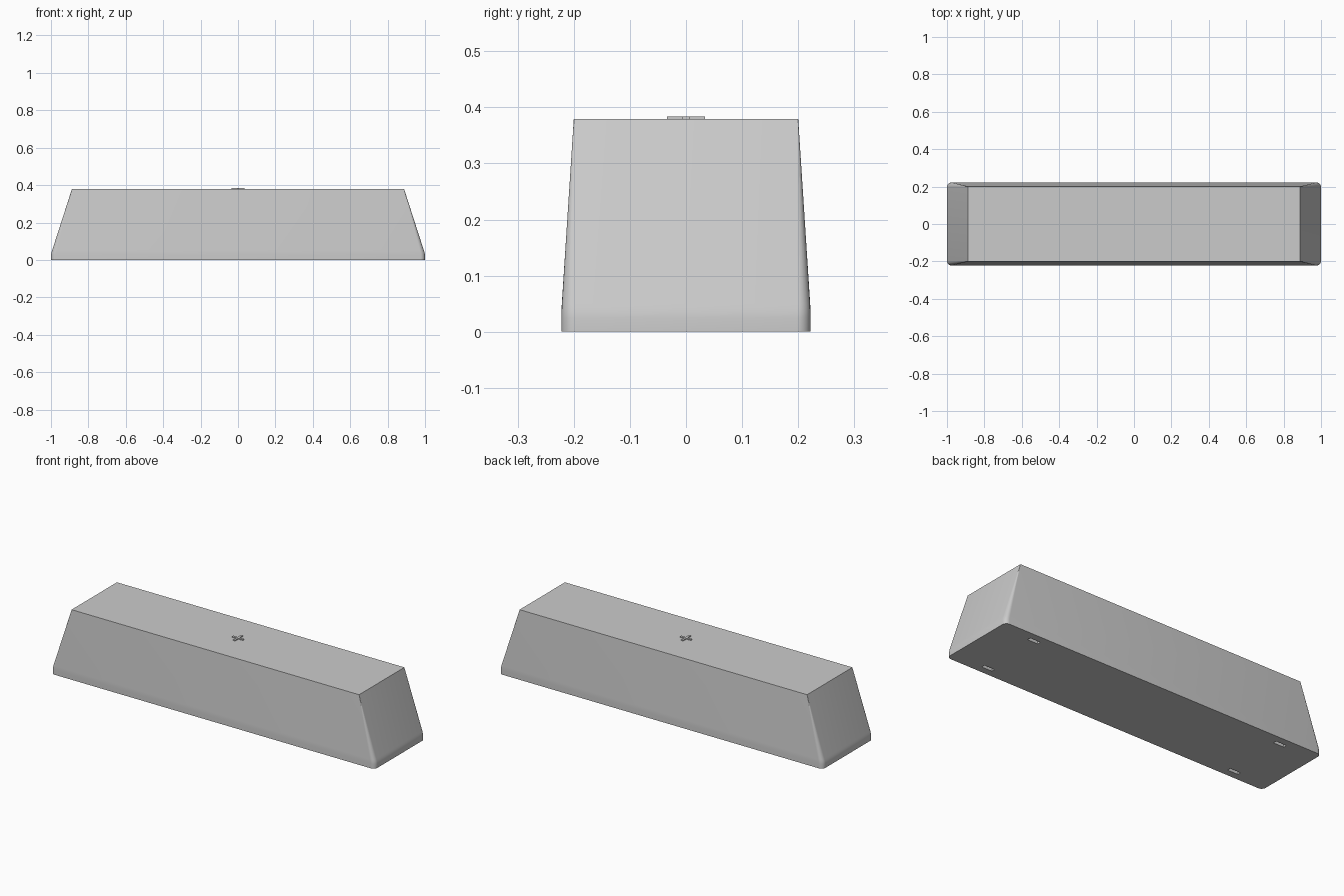
import bpy, bmesh, math
from mathutils import Matrix, Vector

cube = bpy.data.objects.get("Cube")
if cube:
    bpy.data.objects.remove(cube, do_unlink=True)

grey = bpy.data.materials.new("light grey")
grey.use_nodes = True
COLOUR = (0.6, 0.6, 0.6, 1)
grey.diffuse_color = COLOUR
grey.node_tree.nodes["Principled BSDF"].inputs["Base Color"].default_value = COLOUR


def make_object(name, bm):
    bmesh.ops.recalc_face_normals(bm, faces=bm.faces[:])
    mesh = bpy.data.meshes.new(name)
    bm.to_mesh(mesh)
    bm.free()
    mesh.materials.append(grey)
    obj = bpy.data.objects.new(name, mesh)
    bpy.context.collection.objects.link(obj)
    return obj


def rounded_ring(bm, z, hx, hy, r, steps=6):
    ring = []
    for k, (sx, sy) in enumerate([(1, 1), (-1, 1), (-1, -1), (1, -1)]):
        for i in range(steps + 1):
            a = math.pi / 2 * (k + i / steps)
            ring.append(bm.verts.new((sx * (hx - r) + r * math.cos(a),
                                      sy * (hy - r) + r * math.sin(a), z)))
    return ring


def loft(name, sections):
    bm = bmesh.new()
    rings = [rounded_ring(bm, *s) for s in sections]
    for low, high in zip(rings, rings[1:]):
        n = len(low)
        for i in range(n):
            j = (i + 1) % n
            bm.faces.new((low[i], low[j], high[j], high[i]))
    bm.faces.new(rings[0][::-1])
    bm.faces.new(rings[-1])
    return make_object(name, bm)


def add_box(bm, centre, size):
    bmesh.ops.create_cube(bm, size=1, matrix=Matrix.Translation(centre)
                          @ Matrix.Diagonal(Vector(size).to_4d()))


# Tapered body: upright rim, soft bend, corners sharpening towards the top
body = loft("body", [
    (0.0, 1.0, 0.222, 0.025),
    (0.025, 1.0, 0.222, 0.025),
    (0.034, 0.9985, 0.2219, 0.0245),
    (0.042, 0.9965, 0.2217, 0.024),
    (0.05, 0.994, 0.2213, 0.0235),
    (0.379, 0.888, 0.2, 0.001),
])

# Four shallow slots in the underside
bm = bmesh.new()
for sx in (-1, 1):
    for sy in (-1, 1):
        add_box(bm, (sx * 0.78, sy * 0.173, 0), (0.065, 0.02, 0.04))
cutter = make_object("slot_cutter", bm)
cutter.hide_render = True
cut = body.modifiers.new("slots", 'BOOLEAN')
cut.operation = 'DIFFERENCE'
cut.solver = 'EXACT'
cut.object = cutter
bpy.ops.object.select_all(action='DESELECT')
bpy.context.view_layer.objects.active = body
body.select_set(True)
bpy.ops.object.modifier_apply(modifier=cut.name)
bpy.data.objects.remove(cutter, do_unlink=True)
bpy.ops.object.shade_smooth_by_angle(angle=math.radians(30))

# Small raised plus mark on the top, one twelve-cornered outline extruded upwards
ARM, HALF, TOP = 0.034, 0.006, 0.384
bm = bmesh.new()
outline = []
for k in range(4):
    turn = Matrix.Rotation(k * math.pi / 2, 3, 'Z')
    for x, y in ((ARM, -HALF), (ARM, HALF), (HALF, HALF)):
        outline.append(bm.verts.new(turn @ Vector((x, y, 0.378))))
base = bm.faces.new(outline)
raised = bmesh.ops.extrude_face_region(bm, geom=[base], use_keep_orig=True)
bmesh.ops.translate(bm, vec=(0, 0, TOP - 0.378),
                    verts=[g for g in raised["geom"] if isinstance(g, bmesh.types.BMVert)])
make_object("plus_mark", bm)
